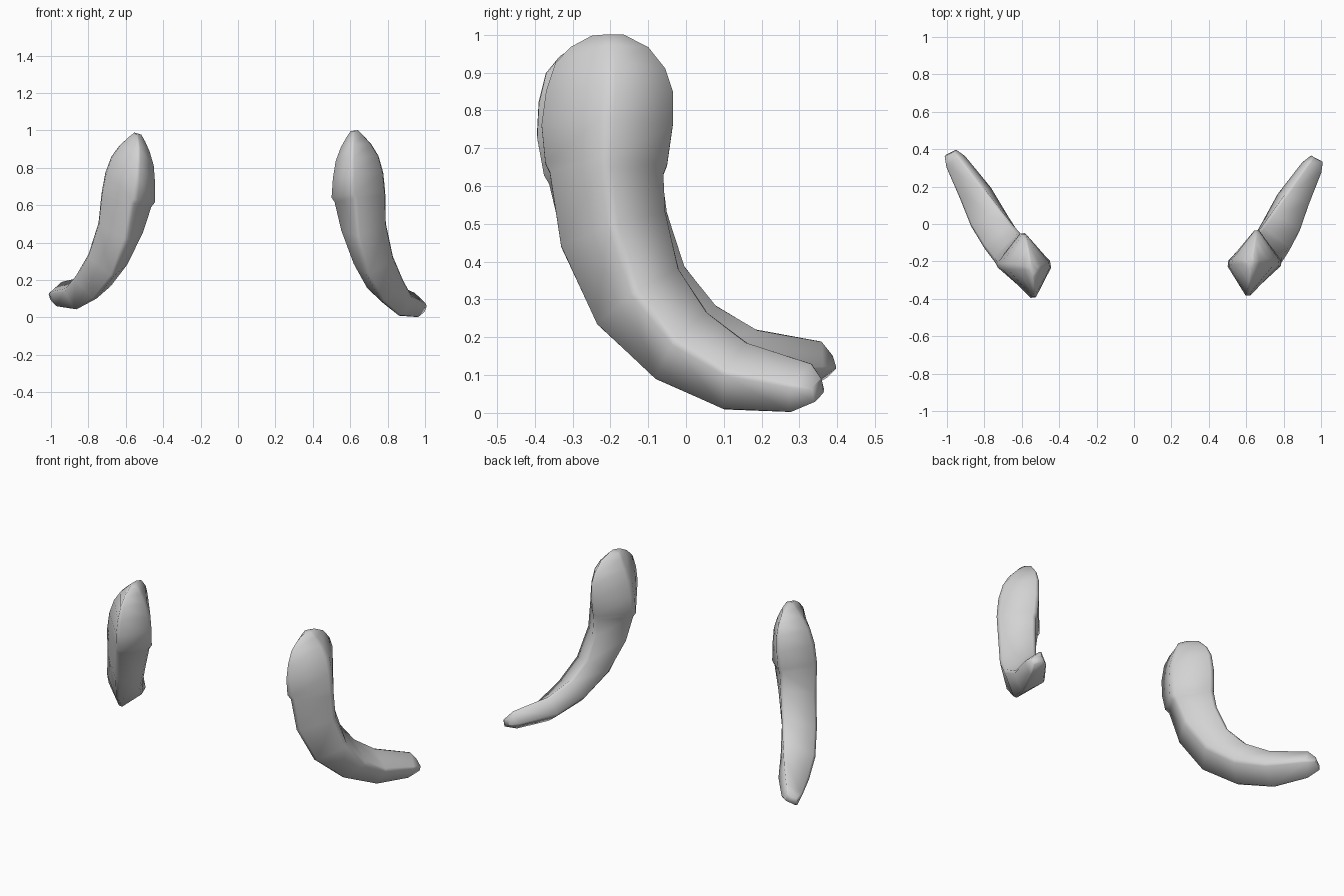
import bpy, bmesh, math
from mathutils import Vector, Matrix, Euler

cube = bpy.data.objects.get("Cube")
if cube:
    bpy.data.objects.remove(cube, do_unlink=True)

grey = bpy.data.materials.new("light_grey")
grey.use_nodes = True
colour = (0.65, 0.65, 0.65, 1)
grey.diffuse_color = colour
grey.node_tree.nodes["Principled BSDF"].inputs["Base Color"].default_value = colour

# Sections from tip to top:
# outer edge (y, z), inner edge (y, z), half width, sideways offset of the flanks
SECTIONS = [
    (.34, .03, .357, .09, .034, 0),
    (.275, .003, .33, .13, .056, 0),
    (.1, .01, .16, .185, .085, .008),
    (-.08, .09, .055, .265, .1, .03),
    (-.235, .235, -.02, .38, .106, .035),
    (-.33, .44, -.055, .53, .119, .021),
    (-.36, .635, -.06, .63, .135, .012),
    (-.372, .66, -.05, .655, .142, .012),
    (-.382, .76, -.035, .76, .133, .01),
    (-.37, .85, -.035, .85, .113, .004),
    (-.345, .925, -.055, .91, .08, -.002),
    (-.305, .967, -.1, .967, .045, -.008),
    (-.25, .997, -.165, 1, .02, -.01),
]
CUT = 0.09  # how far each diamond corner is rounded off


def section_points(oy, oz, iy, iz, half, offset):
    """Diamond section with its four corners cut."""
    if oz > 0.64:
        ox, ix = 0.66 + 0.135 * oy, 0.66 + 0.135 * iy
    else:
        ox, ix = 0.815 + 0.53 * oy, 0.7 + 0.73 * iy
    outer, inner = Vector((ox, oy, oz)), Vector((ix, iy, iz))
    mid = (outer + inner) / 2
    side = Vector((1, -max(0, mid.y + 0.2), 0.12)).normalized() * half
    flank = mid + Vector((offset, 0, 0))
    corners = [outer, flank + side, inner, flank - side]
    corners = [mid + (c - mid) / (1 - CUT) for c in corners]
    points = []
    for i, c in enumerate(corners):
        points.append(c.lerp(corners[i - 1], CUT))
        points.append(c.lerp(corners[(i + 1) % 4], CUT))
    return points


def build_horn(name, matrix):
    """Loft the sections into one closed curved horn."""
    bm = bmesh.new()
    rings = [[bm.verts.new(matrix @ p) for p in section_points(*s)] for s in SECTIONS]
    n = len(rings[0])
    for low, high in zip(rings, rings[1:]):
        for i in range(n):
            j = (i + 1) % n
            bm.faces.new((low[i], low[j], high[j], high[i]))
    bm.faces.new(rings[0])
    bm.faces.new(rings[-1])
    bmesh.ops.recalc_face_normals(bm, faces=bm.faces)
    mesh = bpy.data.meshes.new(name)
    bm.to_mesh(mesh)
    bm.free()
    mesh.materials.append(grey)
    obj = bpy.data.objects.new(name, mesh)
    bpy.context.collection.objects.link(obj)
    bpy.ops.object.select_all(action='DESELECT')
    obj.select_set(True)
    bpy.context.view_layer.objects.active = obj
    bpy.ops.object.shade_smooth_by_angle(angle=math.radians(75))


# Left horn, and the right one mirrored with a slight tilt
build_horn("left_horn", Matrix.Identity(4))
tilt = Matrix.Translation((-0.004, 0.066, -0.043)) @ Euler((0.083, 0.08, 0.03)).to_matrix().to_4x4()
build_horn("right_horn", tilt @ Matrix.Scale(-1, 4, (1, 0, 0)))
